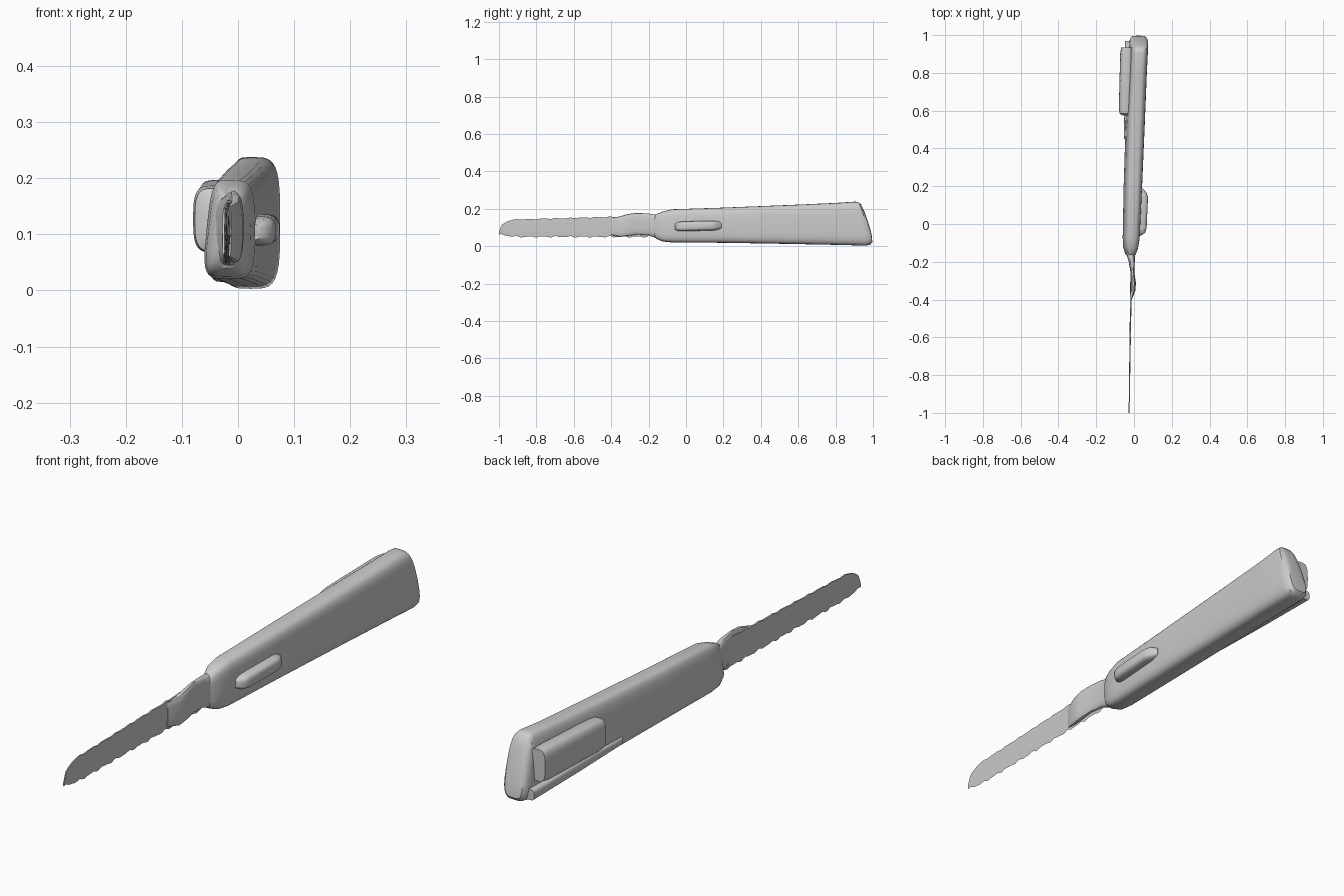
import bpy, bmesh, math

cube = bpy.data.objects.get("Cube")
if cube:
    bpy.data.objects.remove(cube, do_unlink=True)

grey = bpy.data.materials.new("plain grey")
grey.use_nodes = True
colour = (0.6, 0.6, 0.6, 1)
grey.diffuse_color = colour
grey.node_tree.nodes["Principled BSDF"].inputs["Base Color"].default_value = colour


def finish(name, bm, angle=40):
    bmesh.ops.recalc_face_normals(bm, faces=bm.faces)
    mesh = bpy.data.meshes.new(name)
    bm.to_mesh(mesh)
    bm.free()
    mesh.materials.append(grey)
    obj = bpy.data.objects.new(name, mesh)
    bpy.context.collection.objects.link(obj)
    bpy.ops.object.select_all(action="DESELECT")
    obj.select_set(True)
    bpy.context.view_layer.objects.active = obj
    bpy.ops.object.shade_smooth_by_angle(angle=math.radians(angle))
    return obj


def loft(name, sections, power=0.5, sides=32, slant=0, lean=0):
    """Skin rounded sections given as (y, x min, x max, z min, z max)."""
    bm = bmesh.new()
    rings = []
    for y, x0, x1, z0, z1 in sections:
        ring = []
        for i in range(sides):
            a = math.tau * i / sides
            c, s = math.cos(a), math.sin(a)
            u = math.copysign(abs(c) ** power, c)
            v = math.copysign(abs(s) ** power, s)
            x = (x0 + x1) / 2 + u * (x1 - x0) / 2
            if u < 0:
                x += lean * (v + 1) / 2 * -u
            z = (z0 + z1) / 2 + v * (z1 - z0) / 2
            back = max(0, (y - 0.8) / 0.2)
            ring.append(bm.verts.new((x, y - slant * back * (z / 0.24) ** 1.6, z)))
        rings.append(ring)
    for a, b in zip(rings, rings[1:]):
        for i in range(sides):
            j = (i + 1) % sides
            bm.faces.new((a[i], a[j], b[j], b[i]))
    bm.faces.new(rings[0])
    bm.faces.new(rings[-1])
    return finish(name, bm)


# Handle: flares towards a slanted butt and drifts sideways
loft("handle", [
    (-0.175, -0.035, 0.0, 0.07, 0.14),
    (-0.16, -0.05, 0.01, 0.04, 0.17),
    (-0.125, -0.062, 0.022, 0.025, 0.185),
    (-0.075, -0.065, 0.03, 0.02, 0.197),
    (0.2, -0.06, 0.043, 0.018, 0.206),
    (0.55, -0.049, 0.058, 0.012, 0.22),
    (0.8, -0.036, 0.068, 0.007, 0.231),
    (0.96, -0.03, 0.075, 0.003, 0.238),
    (0.985, -0.027, 0.073, 0.007, 0.236),
    (0.998, -0.016, 0.062, 0.02, 0.222),
    (1.0, 0.0, 0.045, 0.05, 0.19),
], slant=0.07, lean=0.018)

# Thumb slider on the left side
loft("thumb_slider", [
    (-0.06, 0.0, 0.04, 0.09, 0.118),
    (-0.045, 0.0, 0.06, 0.082, 0.128),
    (-0.02, 0.0, 0.067, 0.08, 0.132),
    (0.14, 0.0, 0.074, 0.084, 0.136),
    (0.165, 0.0, 0.067, 0.086, 0.135),
    (0.19, 0.0, 0.045, 0.095, 0.125),
], power=0.6)

# Pocket clip on the right side
loft("pocket_clip", [
    (0.575, -0.06, -0.01, 0.085, 0.165),
    (0.585, -0.077, -0.01, 0.07, 0.182),
    (0.62, -0.08, -0.01, 0.068, 0.187),
    (0.9, -0.073, -0.005, 0.07, 0.197),
    (0.935, -0.068, -0.005, 0.075, 0.195),
], power=0.6)

# Thin lip below the clip
loft("lower_lip", [
    (0.45, -0.053, -0.02, 0.03, 0.06),
    (0.7, -0.05, -0.01, 0.02, 0.06),
    (0.97, -0.047, -0.005, 0.015, 0.055),
], power=0.6, sides=16)

# Neck joining blade and handle
loft("blade_neck", [
    (-0.4, -0.02, -0.012, 0.06, 0.15),
    (-0.35, -0.018, 0.008, 0.05, 0.16),
    (-0.31, -0.019, 0.01, 0.055, 0.172),
    (-0.26, -0.018, 0.002, 0.062, 0.178),
    (-0.2, -0.028, 0.004, 0.058, 0.174),
    (-0.165, -0.038, 0.004, 0.045, 0.168),
    (-0.13, -0.045, 0.01, 0.04, 0.17),
], power=0.7, sides=20)

# Blade: thin wavy strip with a rounded tip, sharper along the lower edge
bm = bmesh.new()
steps = 60
rows = []
for i in range(steps + 1):
    t = i / steps
    y = -1 + 0.8 * t
    tip = min(1, t / 0.11)
    wave = 0.003 * math.sin(t * 70) + 0.002 * math.sin(t * 121)
    low = 0.05 + 0.012 * (1 - tip) + wave
    high = 0.075 + 0.065 * math.sqrt(1 - (1 - tip) ** 2) + 0.022 * t + wave * 0.5
    x = -0.026 + 0.012 * t
    mid = (low + high) / 2
    w = 0.0025 + 0.002 * t
    rows.append([bm.verts.new(p) for p in (
        (x, y, low), (x + w, y, mid), (x + w * 0.8, y, high),
        (x - w * 0.8, y, high), (x - w, y, mid))])
for a, b in zip(rows, rows[1:]):
    for i in range(len(a)):
        j = (i + 1) % len(a)
        bm.faces.new((a[i], a[j], b[j], b[i]))
bm.faces.new(rows[0])
bm.faces.new(rows[-1])
finish("blade", bm, 30)
